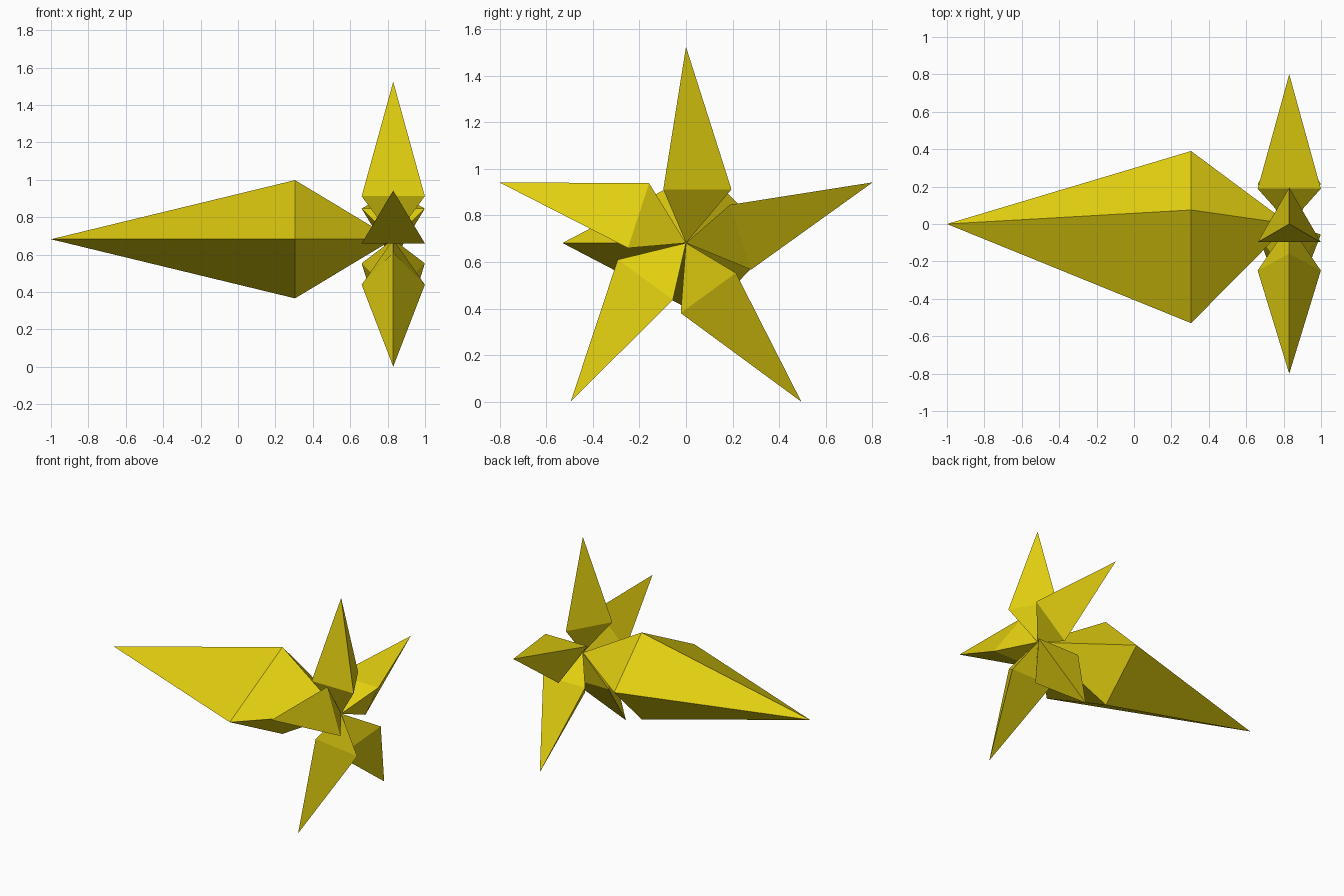
import bpy, bmesh
from math import pi, cos, sin
from mathutils import Vector, Matrix

cube = bpy.data.objects.get("Cube")
if cube:
    bpy.data.objects.remove(cube, do_unlink=True)

# Single yellow material
yellow = bpy.data.materials.new("yellow")
yellow.use_nodes = True
colour = (0.77, 0.63, 0.005, 1)
yellow.diffuse_color = colour
yellow.node_tree.nodes["Principled BSDF"].inputs["Base Color"].default_value = colour

HUB = Vector((0.83, 0, 0.682))


def spike(name, ring, tip, turn=0.0):
    """Double pyramid from the hub through a ring of points to a tip."""
    bm = bmesh.new()
    base, end = bm.verts.new((0, 0, 0)), bm.verts.new(tip)
    verts = [bm.verts.new(p) for p in ring]
    for a, b in zip(verts, verts[1:] + verts[:1]):
        bm.faces.new((base, b, a))
        bm.faces.new((end, a, b))
    bmesh.ops.recalc_face_normals(bm, faces=bm.faces)
    bm.transform(Matrix.Translation(HUB) @ Matrix.Rotation(turn, 4, 'X'))
    mesh = bpy.data.meshes.new(name)
    bm.to_mesh(mesh)
    bm.free()
    mesh.materials.append(yellow)
    bpy.context.collection.objects.link(bpy.data.objects.new(name, mesh))


# Five three-sided petals turned around the hub
RADIUS, WAIST, LENGTH = 0.195, 0.23, 0.842
triangle = [(RADIUS * sin(a), RADIUS * cos(a), WAIST)
            for a in (i * 2 * pi / 3 for i in range(3))]
for i in range(5):
    spike(f"petal_{i + 1}", triangle, (0, 0, LENGTH), i * 2 * pi / 5)

# Long four-sided body with an off-centre ridge
body_x = -0.525
diamond = [(body_x, -0.53, 0), (body_x, 0.075, 0.316),
           (body_x, 0.39, 0), (body_x, 0.075, -0.316)]
spike("long_body", diamond, (-1.83, 0, 0))
